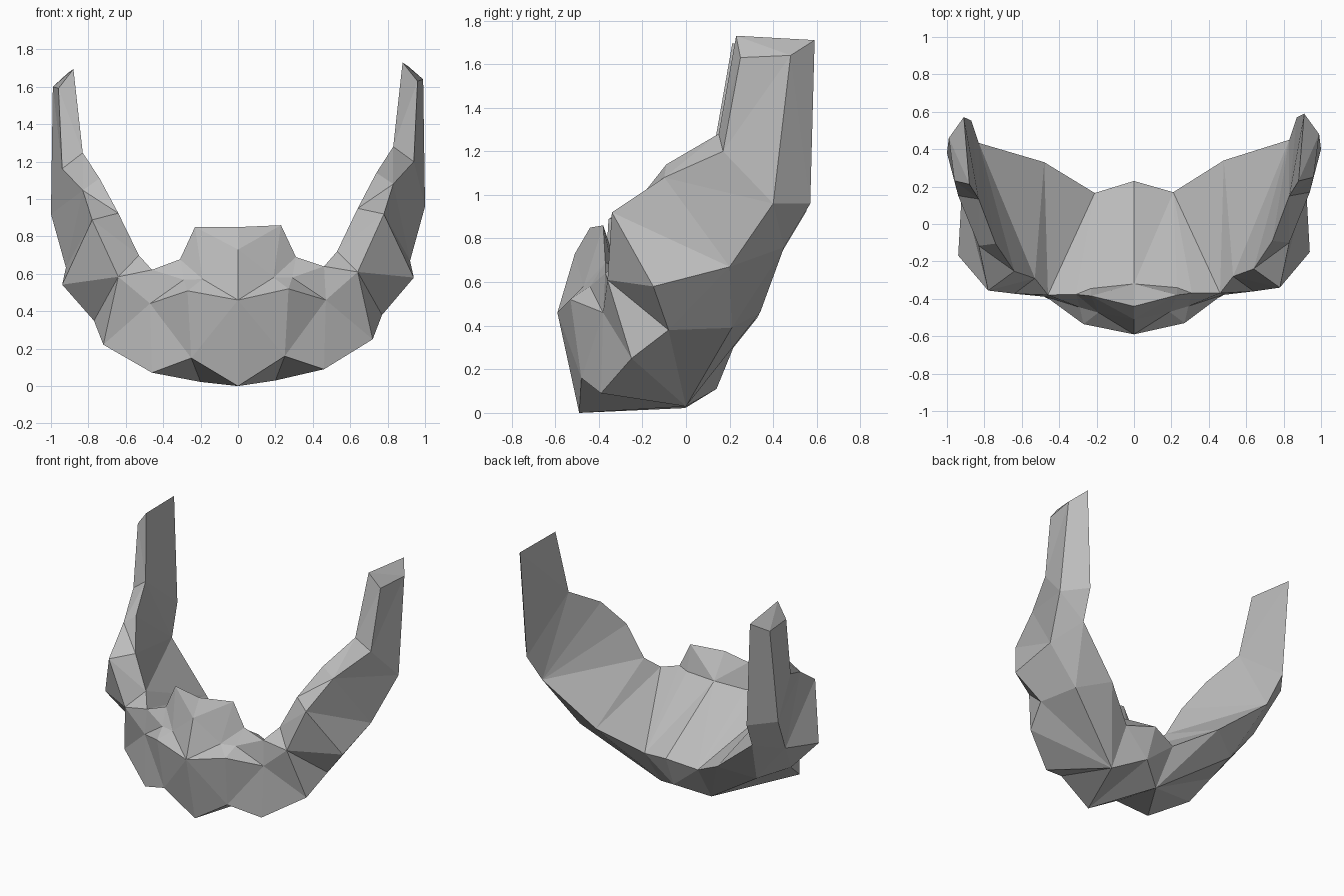
import bpy
import bmesh
from mathutils import Vector

default_cube = bpy.data.objects.get("Cube")
if default_cube:
    bpy.data.objects.remove(default_cube, do_unlink=True)


def flat_material(name, colour):
    material = bpy.data.materials.new(name)
    material.use_nodes = True
    material.diffuse_color = colour
    shader = material.node_tree.nodes["Principled BSDF"]
    shader.inputs["Base Color"].default_value = colour
    return material


# Corners shared by several neighbouring cross-sections
rim_corner = (.46, -.37, .64)
rim_side = (.64, -.24, .95)
ridge_corner = (.47, -.38, .46)
ridge_cheek = (.64, -.36, .61)
ridge_side = (.78, -.34, .92)
jaw_corner = (.46, -.39, .09)
jaw_hinge = (.92, .2, .67)
chin_heel = (0, .14, .11)
chin_base = (.2, 0, .03)
chin_back = (.21, .17, .29)
notch = (.77, -.08, .38)
under_side = (.7, .21, .39)
arm_outer = (1, .4, .96)
back_low = (.48, .34, .46)
back_mid = (.83, .45, .76)
back_high = (.87, .57, .96)
tip_outer = (.99, .48, 1.64)
tip_back = (.91, .59, 1.71)

# Long edges of the jaw, each running from the middle of the chin to an arm tip
rim = [(0, -.44, .85), (.23, -.38, .86), (.31, -.37, .69), rim_corner, rim_corner,
       (.53, -.28, .72), rim_side, rim_side,
       (.74, -.09, 1.14), (.83, .15, 1.28), (.88, .23, 1.73)]
ridge = [(0, -.59, .46), (.27, -.53, .52), ridge_corner, ridge_corner, ridge_cheek,
         ridge_cheek, ridge_side, ridge_side,
         (.83, -.1, 1.08), (.94, .17, 1.2), (.96, .25, 1.63)]
lip_front = [(0, -.51, .73), (.19, -.47, .58), (.29, -.44, .58)] + ridge[3:]
jaw = [(0, -.49, 0), (.25, -.48, .16), jaw_corner, jaw_corner, (.72, -.25, .25),
       notch, (.94, -.15, .58), jaw_hinge, arm_outer, arm_outer, tip_outer]
under = [chin_heel, chin_base, chin_base, chin_base, chin_base,
         notch, notch, under_side, jaw_hinge, arm_outer, tip_outer]
heel = [chin_heel, chin_base, chin_base, chin_base, chin_base,
        under_side, under_side, under_side, back_mid, back_high, tip_back]
back = [(0, .23, .33), chin_back, chin_back, chin_back, back_low,
        back_mid, back_mid, back_mid, back_mid, back_high, tip_back]
lip_inside = [(0, -.32, .68), (.23, -.34, .68)] + rim[2:]
rails = [rim, lip_front, ridge, jaw, under, heel, back, lip_inside]


def place(point, side):
    """Put a corner on one side; the right side sits slightly lower."""
    x, y, z = point
    if side < 0:
        y -= .02 * x
        z -= .04 * x
    return Vector((side * x, y, z))


def add_half(bm, side):
    """Skin the rails with faces and close the arm tip."""
    rows = [[bm.verts.new(place(p, side)) for p in rail] for rail in rails]
    for row, following in zip(rows, rows[1:] + rows[:1]):
        for i in range(len(row) - 1):
            bm.faces.new((row[i], following[i], following[i + 1], row[i + 1]))
    bm.faces.new([row[-1] for row in rows])


# Lower jaw guard, both halves welded in the middle
bm = bmesh.new()
for side in (1, -1):
    add_half(bm, side)
bmesh.ops.remove_doubles(bm, verts=bm.verts[:], dist=.001)
bmesh.ops.dissolve_degenerate(bm, edges=bm.edges[:], dist=.001)
bmesh.ops.triangulate(bm, faces=bm.faces[:], quad_method='SHORT_EDGE')
bmesh.ops.recalc_face_normals(bm, faces=bm.faces[:])
mesh = bpy.data.meshes.new("jaw_guard")
bm.to_mesh(mesh)
bm.free()
mesh.materials.append(flat_material("plain grey", (.5, .5, .5, 1)))
jaw_guard = bpy.data.objects.new("jaw_guard", mesh)
bpy.context.collection.objects.link(jaw_guard)
